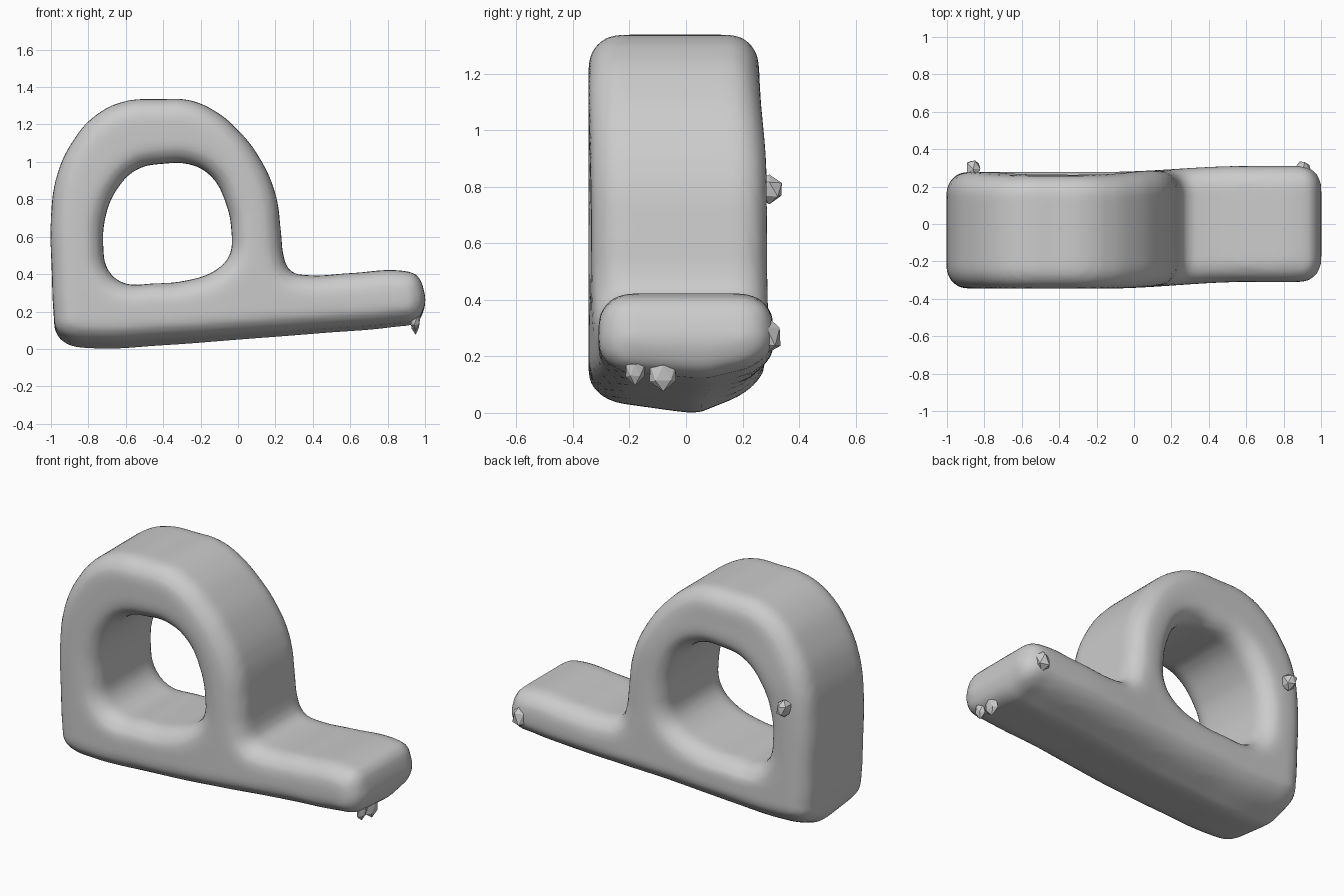
import bpy, math, random

if "Cube" in bpy.data.objects:
    bpy.data.objects.remove(bpy.data.objects["Cube"])

random.seed(4)

# Front outline (x, z) of the loop with its foot, and of the opening
OUTER = [(-0.97, 0.08), (-0.91, 0.025), (-0.8, 0.005), (-0.4, 0.02), (0.0, 0.05),
         (0.45, 0.085), (0.85, 0.12), (0.95, 0.14), (0.995, 0.21), (0.99, 0.33),
         (0.955, 0.395), (0.89, 0.417), (0.6, 0.405), (0.36, 0.395), (0.28, 0.415),
         (0.245, 0.49), (0.23, 0.62), (0.2, 0.83), (0.11, 1.03), (0.0, 1.17),
         (-0.12, 1.27), (-0.26, 1.33), (-0.42, 1.335), (-0.6, 1.325), (-0.76, 1.25),
         (-0.89, 1.1), (-0.97, 0.92), (-1.0, 0.7), (-0.995, 0.4), (-0.985, 0.18)]
OPENING = [(-0.7, 0.43), (-0.62, 0.355), (-0.45, 0.35), (-0.28, 0.365), (-0.12, 0.42),
           (-0.045, 0.5), (-0.035, 0.63), (-0.065, 0.78), (-0.14, 0.92), (-0.25, 0.985),
           (-0.4, 0.99), (-0.54, 0.96), (-0.65, 0.85), (-0.71, 0.7), (-0.72, 0.54)]


def add_spline(curve, points):
    s = curve.splines.new('BEZIER')
    s.bezier_points.add(len(points) - 1)
    for bp, (x, z) in zip(s.bezier_points, points):
        bp.co = (x, z, 0)
        bp.handle_left_type = bp.handle_right_type = 'AUTO'
    s.use_cyclic_u = True


def ramp(value, start, end):
    t = min(1.0, max(0.0, (value - start) / (end - start)))
    return t * t * (3 - 2 * t)


# Rounded slab cut from the outline
ROUND = 0.11
curve = bpy.data.curves.new("loop_with_foot", 'CURVE')
curve.dimensions = '2D'
curve.fill_mode = 'BOTH'
curve.resolution_u = 6
curve.extrude = 0.31 - ROUND
curve.bevel_depth = ROUND
curve.bevel_resolution = 4
curve.offset = -ROUND
add_spline(curve, OUTER)
add_spline(curve, OPENING)
body = bpy.data.objects.new("loop_with_foot", curve)
bpy.context.collection.objects.link(body)
body.rotation_euler.x = math.pi / 2
bpy.context.view_layer.objects.active = body
body.select_set(True)
bpy.ops.object.convert(target='MESH')
body = bpy.context.object
bpy.ops.object.transform_apply(location=False, rotation=True, scale=False)

# Even surface for the soft, slightly worn shape
remesh = body.modifiers.new("even_surface", 'REMESH')
remesh.mode = 'VOXEL'
remesh.voxel_size = 0.025
smooth = body.modifiers.new("soften", 'SMOOTH')
smooth.iterations = 3
for m in (remesh.name, smooth.name):
    bpy.ops.object.modifier_apply(modifier=m)

for v in body.data.vertices:
    x, y, z = v.co
    # Underside: shallow keel, steeper towards the back
    low = max(0.0, 1 - z / 0.3)
    v.co.z += low * (0.4 * max(0.0, y - 0.08) + 0.14 * max(0.0, 0.03 - y))
    # The loop sits further forward than the foot
    loop = 1 - ramp(x, -0.15, 0.6)
    v.co.y -= 0.035 * loop * (1 if y < 0 else 0.9)
    # Back of the arch leans in at the top
    if y > 0:
        v.co.y -= 0.02 * (y / 0.31) * ramp(z, 0.85, 1.25)
bpy.ops.object.shade_smooth_by_angle(angle=math.radians(50))


# Small rough lumps, mostly sunk into the back and the foot
def lump(name, loc, size):
    bpy.ops.mesh.primitive_ico_sphere_add(subdivisions=1, radius=1, location=loc)
    ob = bpy.context.object
    ob.name = name
    ob.scale = size
    for v in ob.data.vertices:
        v.co *= random.uniform(0.8, 1.1)


lump("back_lump", (-0.86, 0.295, 0.79), (0.045, 0.06, 0.06))
lump("foot_back_lump", (0.9, 0.285, 0.27), (0.05, 0.055, 0.07))
lump("foot_under_lump_a", (0.95, -0.18, 0.15), (0.03, 0.04, 0.05))
lump("foot_under_lump_b", (0.95, -0.08, 0.14), (0.025, 0.055, 0.06))
